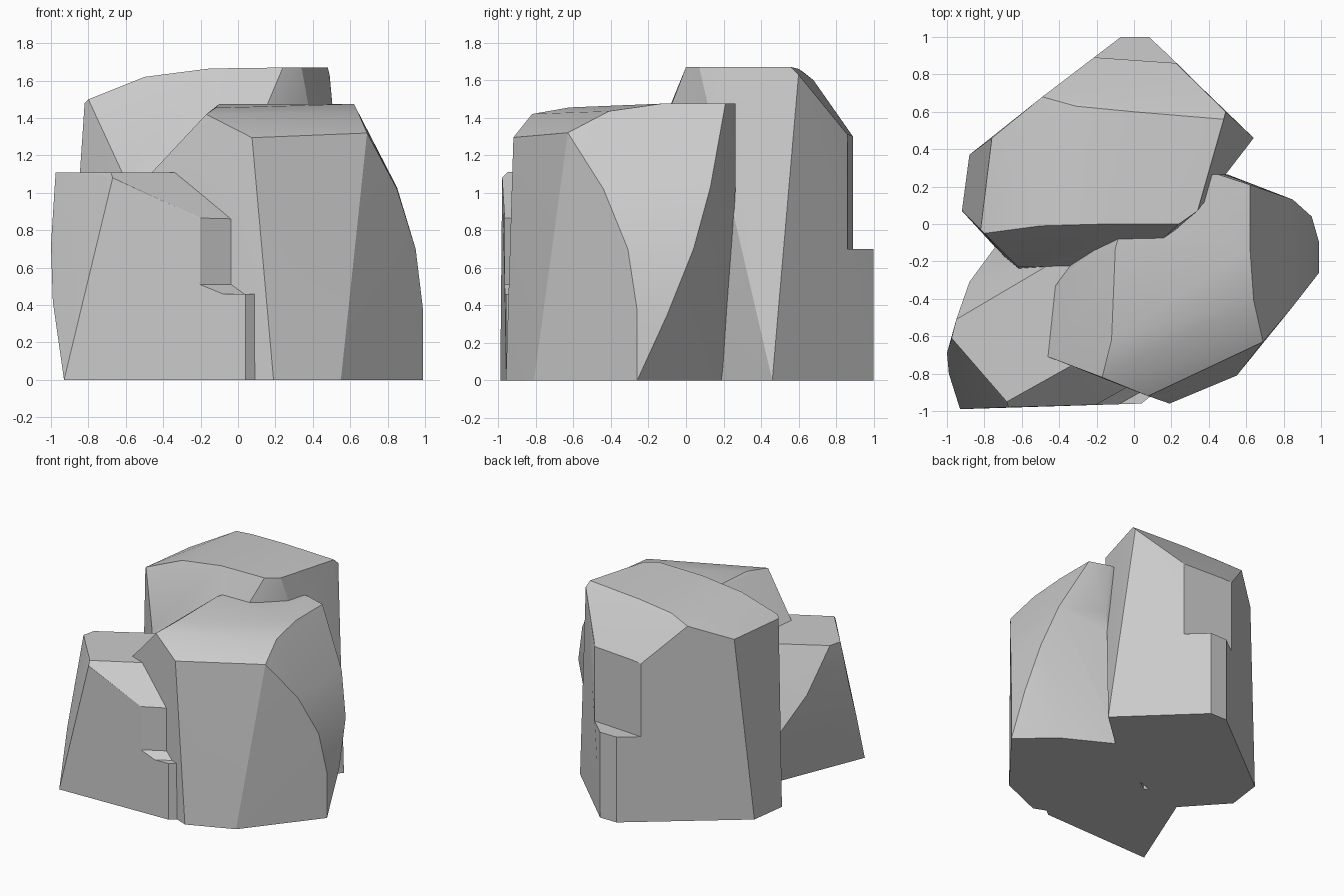
import bpy, bmesh, math

if "Cube" in bpy.data.objects:
    bpy.data.objects.remove(bpy.data.objects["Cube"])


def hull(name, pts):
    """Convex stone chipped from a handful of corner points."""
    bm = bmesh.new()
    for p in pts:
        bm.verts.new(p)
    res = bmesh.ops.convex_hull(bm, input=bm.verts)
    junk = {g for g in res["geom_interior"] + res["geom_unused"]
            if isinstance(g, bmesh.types.BMVert)}
    bmesh.ops.delete(bm, geom=list(junk), context='VERTS')
    bmesh.ops.recalc_face_normals(bm, faces=bm.faces)
    me = bpy.data.meshes.new(name)
    bm.to_mesh(me)
    bm.free()
    ob = bpy.data.objects.new(name, me)
    bpy.context.collection.objects.link(ob)
    return ob


def combine(a, b, op):
    """Boolean b into a, then discard b."""
    m = a.modifiers.new(op.lower(), 'BOOLEAN')
    m.operation, m.object, m.solver = op, b, 'EXACT'
    bpy.context.view_layer.objects.active = a
    bpy.ops.object.modifier_apply(modifier=m.name)
    bpy.data.objects.remove(b)


# Tall rock at the back
back = hull("back_rock", [
    (-.07, 1, 0), (.08, 1, 0), (.64, .46, 0), (.08, -.05, 0),
    (-.60, -.28, 0), (-.92, .07, 0), (-.88, .37, 0),
    (-.62, -.23, 1.11), (0, -.22, 1.10),
    (-.80, -.05, 1.50), (-.82, -.03, 1.48), (-.76, .46, 1.48),
    (-.50, -.01, 1.62), (-.15, 0, 1.665), (.24, 0, 1.67), (.34, .07, 1.67),
    (.48, .56, 1.67), (.49, .60, 1.63), (0, .60, 1.66), (-.31, .63, 1.64),
    (-.49, .68, 1.60), (-.20, .89, 1.30), (.23, .86, 1.30),
    (-.07, 1, 1.14), (.08, 1, 1.14)])
# Step broken out of its rear corner
combine(back, hull("back_notch", [
    (x, y, z) for z in (.70, 1.6)
    for x, y in ((-.63, .92), (.66, .83), (.66, 1.3), (-.63, 1.3))]), 'DIFFERENCE')

# Rounded rock at the front right
right = hull("right_rock", [
    (.19, -.96, 0), (.55, -.81, 0), (.99, -.26, 0), (.725, -.02, 0),
    (.30, .21, 0), (-.10, -.10, 0), (-.40, -.30, 0), (-.46, -.70, 0),
    (-.46, -.71, 1.11), (-.42, -.33, 1.11), (-.25, -.10, 1.12),
    (.075, -.92, 1.295), (-.17, -.82, 1.42), (-.12, -.62, 1.455),
    (-.10, -.13, 1.475), (-.06, 0, 1.475), (.30, .26, 1.475),
    (.45, .265, 1.475), (.62, .21, 1.475), (.62, -.13, 1.475),
    (.64, -.41, 1.435), (.69, -.63, 1.32), (.85, -.44, 1.02),
    (.95, -.31, .70), (.99, -.26, .37), (.85, .13, 1.03), (.95, .04, .70),
    (.99, -.10, .35), (.50, .265, 1.05), (.45, .25, .75)])

# Low rock at the front left
left = hull("left_rock", [
    (-.93, -.99, 0), (.04, -.96, 0), (.09, -.92, 0), (.14, -.80, 0),
    (0, -.30, 0), (-.56, -.08, 0),
    (-.99, -.80, .42), (-1, -.69, .72), (-.975, -.61, 1.11), (-.95, -.51, 1.11),
    (-.88, -.31, .76), (-.74, -.12, .45),
    (-.67, -.98, 1.08), (-.68, -.95, 1.11), (-.34, -.76, 1.11),
    (-.20, -.965, .865), (-.04, -.87, .865), (.04, -.96, .75), (.09, -.92, .75),
    (-.10, -.30, 1.0), (-.22, -.08, 1.11)])
# Chipped front corner with a sloping ledge
line = ((-.36, -1.055), (.28, -.695))
combine(left, hull("front_notch", [
    (x, y - d, z) for x, y in line
    for d, z in ((0, .51), (.066, .46), (.4, .46), (0, 1.05), (.4, 1.05))]), 'DIFFERENCE')

# Fuse the three stones into one solid cluster
combine(back, right, 'UNION')
combine(back, left, 'UNION')
back.name = back.data.name = "rock_cluster"

bm = bmesh.new()
bm.from_mesh(back.data)
bmesh.ops.remove_doubles(bm, verts=bm.verts, dist=.0005)
bmesh.ops.dissolve_limit(bm, angle_limit=math.radians(1), verts=bm.verts, edges=bm.edges)
bm.to_mesh(back.data)
bm.free()

bpy.context.view_layer.objects.active = back
back.select_set(True)
bpy.ops.object.shade_smooth_by_angle(angle=math.radians(22))
